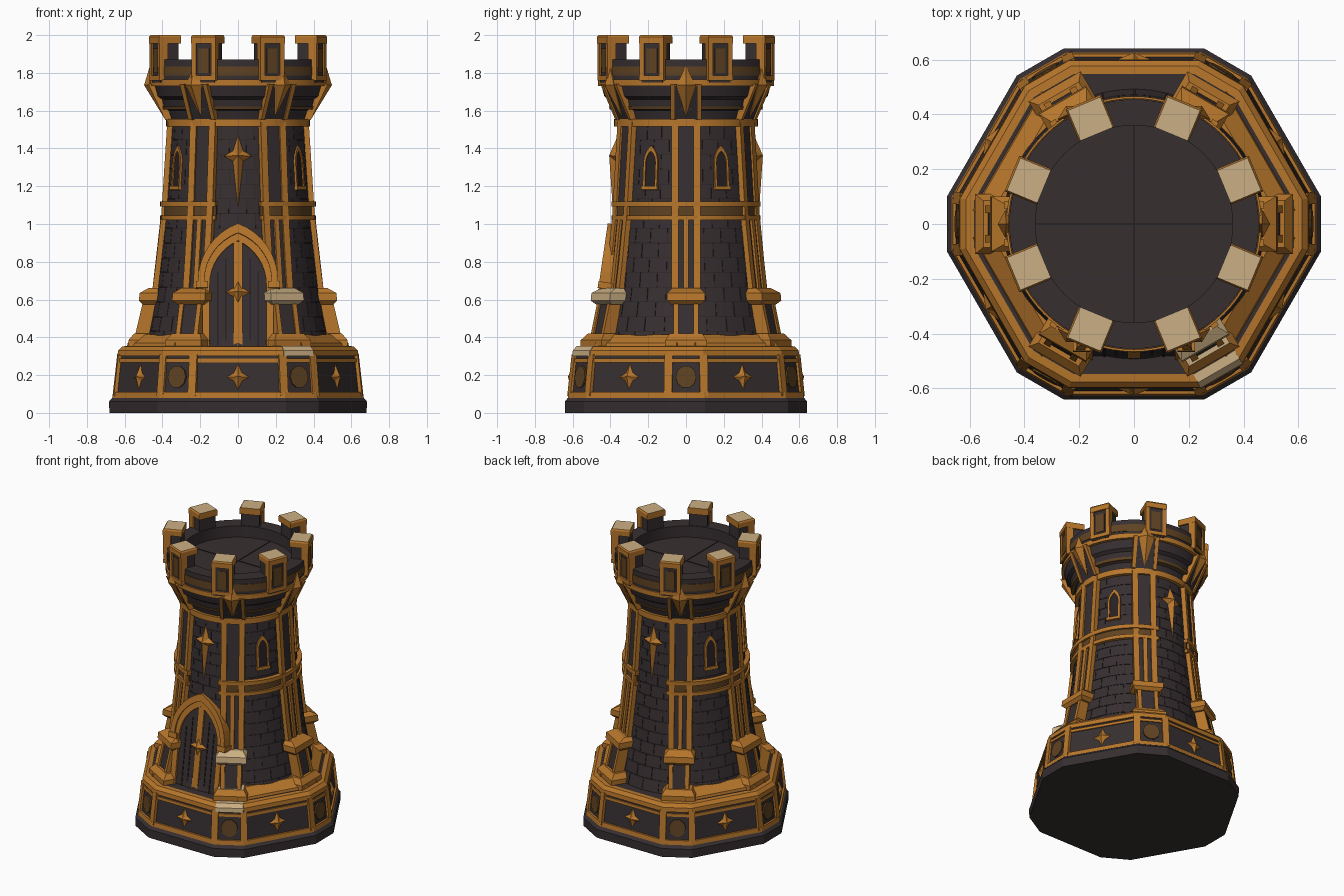
import bpy, bmesh
from math import sin, cos, radians, asin, pi
from mathutils import Matrix

if "Cube" in bpy.data.objects:
    bpy.data.objects.remove(bpy.data.objects["Cube"])


def material(name, rgb):
    m = bpy.data.materials.new(name)
    m.diffuse_color = (*rgb, 1)
    m.use_nodes = True
    m.node_tree.nodes["Principled BSDF"].inputs["Base Color"].default_value = m.diffuse_color
    return m


STONE = material("dark stone", (0.038, 0.028, 0.030))
MORTAR = material("black mortar", (0.021, 0.015, 0.016))
GOLD = material("antique gold", (0.47, 0.18, 0.024))
PALE = material("pale worn gold", (0.60, 0.43, 0.23))
BRONZE = material("dark bronze", (0.115, 0.055, 0.016))


def finish(name, bm, mat, M=None, smooth=False, top=None):
    bmesh.ops.recalc_face_normals(bm, faces=bm.faces)
    if M:
        bm.transform(M)
    me = bpy.data.meshes.new(name)
    if top:
        bm.normal_update()
        for f in bm.faces:
            f.material_index = int(f.normal.z > 0.7)
    bm.to_mesh(me)
    bm.free()
    ob = bpy.data.objects.new(name, me)
    bpy.context.collection.objects.link(ob)
    me.materials.append(mat)
    if top:
        me.materials.append(top)
    if smooth:
        bpy.ops.object.select_all(action='DESELECT')
        ob.select_set(True)
        bpy.context.view_layer.objects.active = ob
        bpy.ops.object.shade_smooth_by_angle(angle=radians(20))
    return ob


def at(a, r=0, z=0, tilt=0):
    """Place front-facing (-y) geometry at angle a round the tower."""
    return (Matrix.Rotation(radians(a), 4, 'Z') @ Matrix.Translation((0, -r, z))
            @ Matrix.Rotation(-radians(tilt), 4, 'X'))


def sweep(bm, profile, angles, closed):
    """Turn a closed (r, z) profile through the given angles."""
    loops = [[bm.verts.new((r * sin(radians(a)), -r * cos(radians(a)), z))
              for r, z in profile] for a in angles]
    n = len(profile)
    pairs = list(zip(loops, loops[1:] + loops[:1])) if closed else list(zip(loops, loops[1:]))
    for p, q in pairs:
        for i in range(n):
            j = (i + 1) % n
            bm.faces.new((p[i], p[j], q[j], q[i]))
    if not closed:
        bm.faces.new(loops[0])
        bm.faces.new(loops[-1])


ROUND = [i * 5 for i in range(72)]
TWELVE = [60 * k + s * 21.7 for k in range(6) for s in (-1, 1)]


def lathe(name, profile, mat, angles=ROUND, closed=True):
    bm = bmesh.new()
    sweep(bm, profile, angles, closed)
    return finish(name, bm, mat, smooth=angles is not TWELVE)


def ring(name, r0, r1, z0, z1, mat, angles=ROUND, closed=True):
    return lathe(name, [(r0, z0), (r1, z0), (r1, z1), (r0, z1)], mat, angles, closed)


def loft(name, sections, rin, mat, M, x=0, top=None):
    """Stack of rectangles: (z, half width, outer radius)."""
    bm = bmesh.new()
    ls = [[bm.verts.new(p) for p in ((x - h, -r, z), (x + h, -r, z), (x + h, -rin, z), (x - h, -rin, z))]
          for z, h, r in sections]
    for p, q in zip(ls, ls[1:]):
        for i in range(4):
            bm.faces.new((p[i], p[(i + 1) % 4], q[(i + 1) % 4], q[i]))
    bm.faces.new(ls[0])
    bm.faces.new(ls[-1])
    return finish(name, bm, mat, M, top=top)


def prism(name, pts, y0, y1, mat, M):
    bm = bmesh.new()
    f, b = ([bm.verts.new((x, y, z)) for x, z in pts] for y in (y0, y1))
    bm.faces.new(f)
    bm.faces.new(b)
    for i in range(len(pts)):
        j = (i + 1) % len(pts)
        bm.faces.new((f[i], f[j], b[j], b[i]))
    return finish(name, bm, mat, M)


def arch(hw, z0, spring, apex, n=8):
    """Pointed arch outline from right foot to left foot."""
    h = apex - spring
    rho = (hw * hw + h * h) / (2 * hw)
    t = asin(min(1, h / rho))
    right = [(hw, z0)] + [(hw - rho + rho * cos(t * i / n), spring + rho * sin(t * i / n)) for i in range(n + 1)]
    return right + [(-x, z) for x, z in reversed(right[:-1])]


def frame(name, outer, inner, y0, y1, mat, M):
    bm = bmesh.new()
    ls = [[bm.verts.new((x, y, z)) for x, z in pts]
          for pts, y in ((outer, y0), (inner, y0), (inner, y1), (outer, y1))]
    for k in range(4):
        p, q = ls[k], ls[(k + 1) % 4]
        for i in range(len(p) - 1):
            bm.faces.new((p[i], p[i + 1], q[i + 1], q[i]))
    for e in (0, -1):
        bm.faces.new([l[e] for l in ls])
    return finish(name, bm, mat, M)


def star(name, w, up, down, depth, M):
    bm = bmesh.new()
    c, k = w * 0.36, w * 0.36
    pts = [(w, 0), (c, k), (0, up), (-c, k), (-w, 0), (-c, -k), (0, -down), (c, -k)]
    vs = [bm.verts.new((x, 0.004, z)) for x, z in pts]
    tip = bm.verts.new((0, -depth, 0))
    for i in range(8):
        bm.faces.new((vs[i], vs[(i + 1) % 8], tip))
    bm.faces.new(vs)
    return finish(name, bm, GOLD, M)


# Base: plinth, panelled drum, trims
lathe("plinth", [(0.001, 0), (0.688, 0), (0.69, 0.06), (0.672, 0.08), (0.001, 0.08)], STONE, TWELVE)
lathe("base_drum", [(0.001, 0.07), (0.66, 0.07), (0.632, 0.33), (0.61, 0.352), (0.001, 0.352)], STONE, TWELVE)
lathe("base_lower_trim", [(0.6, 0.08), (0.673, 0.08), (0.668, 0.11), (0.6, 0.115)], GOLD, TWELVE)
lathe("base_inner_trim", [(0.6, 0.268), (0.647, 0.268), (0.645, 0.288), (0.6, 0.288)], GOLD, TWELVE)
lathe("base_upper_trim", [(0.59, 0.30), (0.645, 0.30), (0.642, 0.33), (0.62, 0.352), (0.59, 0.354)], GOLD, TWELVE)
# Worn stretch of trim at the front right corner
loft("worn_trim", [(0.30, 0.09, 0.643), (0.33, 0.09, 0.640), (0.354, 0.087, 0.618)], 0.585, PALE, at(30))
for a in TWELVE:
    loft("base_post", [(0.09, 0.022, 0.668), (0.31, 0.022, 0.643)], 0.6, GOLD, at(a))
for k in range(6):
    star("base_star", 0.065, 0.075, 0.075, 0.022, at(60 * k, 0.603, 0.19, 5))
    prism("base_medallion", [(0.055 * cos(pi * i / 5), 0.06 * sin(pi * i / 5)) for i in range(10)],
          -0.008, 0.01, BRONZE, at(60 * k + 30, 0.642, 0.19, 5))

# Tower wall with courses of bricks
WALL = [(0.35, 0.49), (0.45, 0.463), (0.65, 0.427), (1.05, 0.382), (1.58, 0.348)]


def wall(z):
    for (z0, r0), (z1, r1) in zip(WALL, WALL[1:]):
        if z <= z1:
            return r0 + (r1 - r0) * (z - z0) / (z1 - z0)
    return WALL[-1][1]


lathe("tower_wall", [(0.001, 0.35)] + [(r, z) for z, r in WALL] + [(0.001, 1.58)], MORTAR)
bm = bmesh.new()
N, H = 26, 0.078
for row in range(15):
    z0, z1 = 0.355 + row * H, 0.355 + (row + 1) * H - 0.003
    prof = [(wall(z0) - 0.01, z0), (wall(z0) + 0.004, z0), (wall(z1) + 0.004, z1), (wall(z1) - 0.01, z1)]
    for i in range(N):
        a0, w = (i + 0.5 * (row % 2)) * 360 / N, 360 / N - 0.4
        sweep(bm, prof, [a0, a0 + w / 2, a0 + w], False)
finish("wall_bricks", bm, STONE, smooth=True)

# Six buttresses with pilasters and spiked corbels
for k in range(6):
    M = at(60 * k + 30)
    worn = PALE if k == 0 else None
    loft("buttress_foot", [(0.35, 0.11, 0.58), (0.385, 0.11, 0.58), (0.42, 0.085, 0.55)], 0.4, GOLD, M, top=worn)
    loft("buttress_pedestal", [(0.41, 0.06, 0.535), (0.59, 0.055, 0.495)], 0.38, STONE, M)
    for s in (-1, 1):
        loft("pedestal_edge", [(0.41, 0.013, 0.545), (0.59, 0.013, 0.503)], 0.41, GOLD, M, s * 0.054)
        loft("pilaster_strip", [(z, 0.019, wall(z) + 0.024) for z in (0.6, 0.8, 1.05, 1.54)], 0.31, GOLD, M, s * 0.058)
        loft("corbel_strip", [(1.55, 0.011, 0.385), (1.74, 0.013, 0.475)], 0.34, GOLD, M, s * 0.07)
    loft("buttress_cap", [(0.575, 0.08, 0.505), (0.595, 0.1, 0.525), (0.635, 0.1, 0.52), (0.66, 0.075, 0.475)],
         0.38, worn or GOLD, M)
    loft("pilaster", [(z, 0.055, wall(z) + 0.013) for z in (0.6, 0.8, 1.05, 1.54)], 0.3, STONE, M)
    loft("pilaster_rib", [(0.64, 0.014, wall(0.64) + 0.026), (1.03, 0.014, wall(1.03) + 0.026)], 0.35, GOLD, M)
    loft("corbel", [(1.55, 0.065, 0.375), (1.74, 0.07, 0.465)], 0.33, STONE, M)
    bm = bmesh.new()
    for p in ((0, -0.39, 1.56), (-0.05, -0.470, 1.735), (0.05, -0.470, 1.735), (0, -0.497, 1.735),
              (0, -0.466, 1.84), (0, -0.39, 1.735)):
        bm.verts.new(p)
    bmesh.ops.convex_hull(bm, input=bm.verts)
    finish("corbel_spike", bm, GOLD, M)

# Side walls: sloped foot ledge and arrow windows
for a in (60, 120, 240, 300):
    loft("wall_ledge", [(0.35, 0.25, 0.535), (0.37, 0.25, 0.53), (0.415, 0.22, 0.47)], 0.38, GOLD, at(a))
    W = at(a, 0.37, 1.19, 4)
    frame("window_frame", arch(0.043, 0, 0.135, 0.225, 4), arch(0.030, 0, 0.135, 0.197, 4), -0.016, 0.02, GOLD, W)
    prism("window_opening", arch(0.033, 0, 0.135, 0.203, 4), -0.009, 0.01, MORTAR, W)
    prism("window_sill", [(-0.048, -0.01), (0.048, -0.01), (0.048, 0.01), (-0.048, 0.01)], -0.022, 0.02, GOLD, W)

# Belt, broken at the front and back panels
for s in (0, 180):
    arc = [s + 17 + i * 146 / 30 for i in range(31)]
    ring("belt_lower", 0.36, 0.412, 1.02, 1.045, GOLD, arc, False)
    ring("belt_infill", 0.36, 0.398, 1.04, 1.1, BRONZE, arc, False)
    ring("belt_upper", 0.36, 0.412, 1.092, 1.12, GOLD, arc, False)
    star("long_star", 0.075, 0.11, 0.28, 0.035, at(s, 0.372, 1.36, 4))

# Pointed doorway, leaning with the wall
D = at(0, 0.487, 0.352, 8.3)
prism("door_leaf", arch(0.155, 0, 0.32, 0.575), 0.006, 0.1, STONE, D)
frame("door_jamb", arch(0.188, 0, 0.33, 0.605), arch(0.15, 0, 0.33, 0.565), -0.010, 0.1, GOLD, D)
frame("door_hood", arch(0.212, 0.32, 0.35, 0.655), arch(0.178, 0.32, 0.35, 0.605), -0.022, 0.1, GOLD, D)


def bar(name, x, z0, z1, hw, y, mat):
    prism(name, [(x - hw, z0), (x + hw, z0), (x + hw, z1), (x - hw, z1)], y, 0.05, mat, D)


bar("door_centre_bar", 0, 0, 0.56, 0.023, -0.004, GOLD)
star("door_star", 0.065, 0.07, 0.07, 0.025, D @ Matrix.Translation((0, -0.002, 0.29)))
for s in (-1, 1):
    bar("door_seam", s * 0.065, 0, 0.47, 0.004, 0.002, MORTAR)
    bar("door_seam", s * 0.108, 0, 0.40, 0.004, 0.002, MORTAR)
    bar("door_impost", s * 0.19, 0.31, 0.345, 0.032, -0.026, GOLD)

# Flared crown and parapet
ring("crown_neck_trim", 0.3, 0.38, 1.515, 1.555, GOLD)
lathe("crown_flare", [(0.001, 1.55), (0.36, 1.55), (0.375, 1.6), (0.40, 1.615), (0.41, 1.66),
                      (0.432, 1.675), (0.45, 1.74), (0.001, 1.74)], STONE)
lathe("flare_trim", [(0.37, 1.605), (0.403, 1.605), (0.408, 1.622), (0.37, 1.622)], BRONZE)
ring("parapet_trim", 0.36, 0.466, 1.73, 1.765, GOLD)
ring("parapet", 0.36, 0.455, 1.75, 1.87, STONE)
ring("parapet_ornament_band", 0.42, 0.459, 1.785, 1.835, BRONZE)
ring("roof_floor", 0.001, 0.37, 1.73, 1.79, STONE)
for a in (0, 90):
    prism("floor_seam", [(-0.004, 1.785), (0.004, 1.785), (0.004, 1.793), (-0.004, 1.793)], -0.358, 0.358, MORTAR, at(a))

# Eight merlons
for k in range(8):
    M = at(22.5 + 45 * k)
    loft("merlon", [(1.75, 0.06, 0.468), (1.97, 0.06, 0.47)], 0.365, STONE, M)
    loft("merlon_cap", [(1.955, 0.07, 0.482), (1.99, 0.07, 0.482), (2.0, 0.064, 0.475)], 0.355, GOLD, M, top=PALE)
    loft("merlon_foot", [(1.76, 0.07, 0.478), (1.785, 0.07, 0.478)], 0.4, GOLD, M)
    loft("merlon_ornament", [(1.80, 0.03, 0.473), (1.93, 0.03, 0.474)], 0.42, BRONZE, M)
    for s in (-1, 1):
        loft("merlon_edge", [(1.76, 0.013, 0.477), (1.97, 0.013, 0.479)], 0.43, GOLD, M, s * 0.056)
